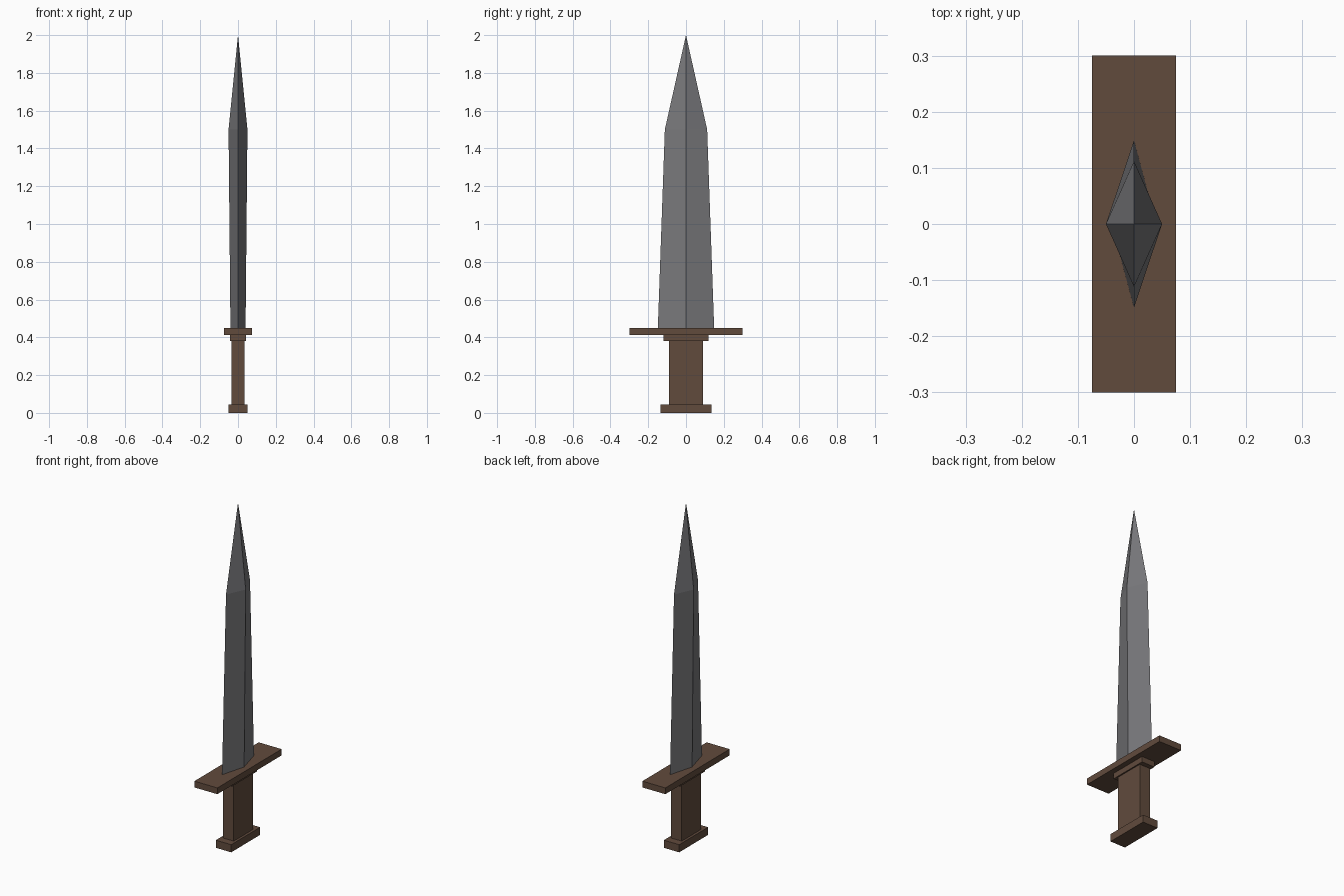
import bpy, bmesh

if "Cube" in bpy.data.objects:
    bpy.data.objects.remove(bpy.data.objects["Cube"])


def material(name, rgb):
    m = bpy.data.materials.new(name)
    m.diffuse_color = (*rgb, 1)
    m.use_nodes = True
    m.node_tree.nodes["Principled BSDF"].inputs["Base Color"].default_value = m.diffuse_color
    return m


wood = material("brown_wood", (0.12, 0.07, 0.046))
steel = material("dark_steel", (0.19, 0.19, 0.2))


def add_object(name, bm, mat):
    bmesh.ops.recalc_face_normals(bm, faces=bm.faces)
    mesh = bpy.data.meshes.new(name)
    bm.to_mesh(mesh)
    bm.free()
    mesh.materials.append(mat)
    ob = bpy.data.objects.new(name, mesh)
    bpy.context.collection.objects.link(ob)


def box(name, half_x, half_y, z0, z1):
    bm = bmesh.new()
    bmesh.ops.create_cube(bm, size=1)
    for v in bm.verts:
        v.co.x *= 2 * half_x
        v.co.y *= 2 * half_y
        v.co.z = z1 if v.co.z > 0 else z0
    add_object(name, bm, wood)


# Hilt, stacked from the bottom up
box("pommel", 0.05, 0.135, 0.0, 0.045)
box("grip", 0.035, 0.09, 0.045, 0.38)
box("collar", 0.043, 0.118, 0.38, 0.413)
box("guard", 0.075, 0.30, 0.413, 0.45)

# Blade: diamond sections joined up to a point
bm = bmesh.new()
rings = []
for hx, hy, z in [(0.04, 0.149, 0.45), (0.05, 0.112, 1.5)]:
    rings.append([bm.verts.new(p) for p in
                  [(hx, 0, z), (0, hy, z), (-hx, 0, z), (0, -hy, z)]])
low, high = rings
tip = bm.verts.new((0, 0, 2.0))
bm.faces.new(low[::-1])
for i in range(4):
    j = (i + 1) % 4
    bm.faces.new((low[i], low[j], high[j], high[i]))
    bm.faces.new((high[i], high[j], tip))
add_object("blade", bm, steel)
